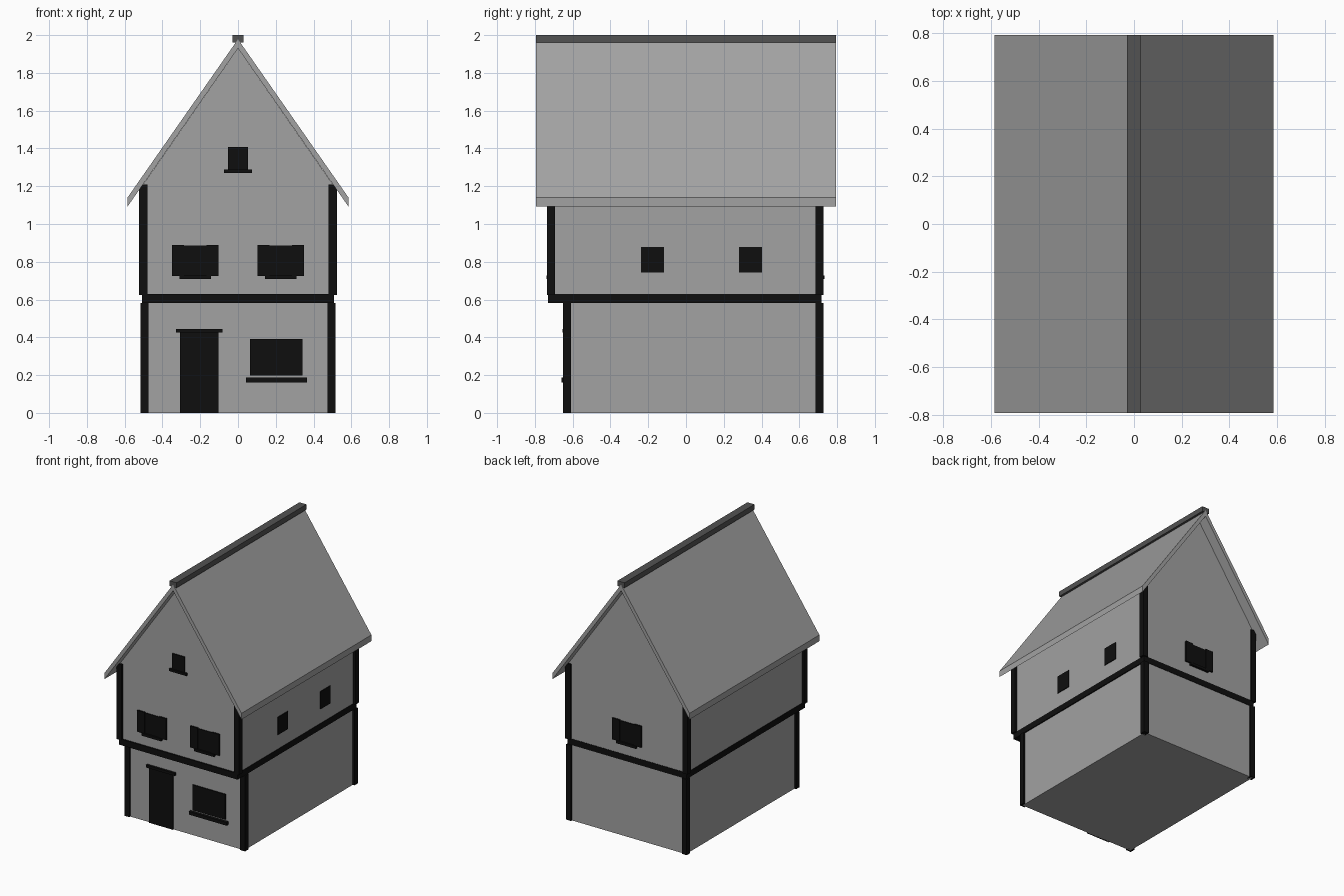
import bpy

if "Cube" in bpy.data.objects:
    bpy.data.objects.remove(bpy.data.objects["Cube"])


def material(name, v):
    m = bpy.data.materials.new(name)
    m.diffuse_color = (v, v, v, 1)
    m.use_nodes = True
    m.node_tree.nodes["Principled BSDF"].inputs["Base Color"].default_value = m.diffuse_color
    return m


WALL = material("plaster_grey", 0.36)
ROOF = material("roof_grey", 0.36)
RIDGE = material("ridge_dark_grey", 0.085)
DARK = material("timber_black", 0.0045)


def mesh(name, verts, faces, mat):
    me = bpy.data.meshes.new(name)
    me.from_pydata(verts, [], faces)
    me.materials.append(mat)
    ob = bpy.data.objects.new(name, me)
    bpy.context.collection.objects.link(ob)
    return ob


def prism(name, profile, y0, y1, mat):
    """Extrude an (x, z) profile, counter-clockwise from the front, along y."""
    n = len(profile)
    verts = [(x, y, z) for y in (y0, y1) for x, z in profile]
    faces = [tuple(range(n)), tuple(reversed(range(n, 2 * n)))]
    faces += [(i, i + n, (i + 1) % n + n, (i + 1) % n) for i in range(n)]
    return mesh(name, verts, faces, mat)


def box(name, x, y, z, mat=DARK):
    return prism(name, [(x[0], z[0]), (x[1], z[0]), (x[1], z[1]), (x[0], z[1])], *y, mat)


# Storeys and gable
FRONT_LOW, FRONT_UP, BACK = -0.637, -0.72, 0.715
box("ground_floor", (-0.5, 0.5), (FRONT_LOW, BACK), (0, 0.59), WALL)
box("upper_floor", (-0.505, 0.505), (FRONT_UP, BACK), (0.62, 1.205), WALL)
prism("gable", [(-0.505, 1.205), (0.505, 1.205), (0, 1.93)], FRONT_UP, BACK, WALL)

# Timber band and corner posts
box("floor_beam", (-0.508, 0.508), (-0.73, 0.718), (0.583, 0.63))
for s, side in ((-1, "left"), (1, "right")):
    for end, low, up in (("front", (-0.65, -0.608), (-0.737, -0.693)),
                         ("back", (0.685, 0.727), (0.685, 0.727))):
        box(f"lower_post_{end}_{side}", sorted((s * 0.473, s * 0.515)), low, (0, 0.583))
        box(f"upper_post_{end}_{side}", sorted((s * 0.48, s * 0.523)), up, (0.625, 1.208))

# Roof and ridge cap
prism("roof", [(-0.585, 1.092), (0, 1.93), (0.585, 1.092),
               (0.585, 1.14), (0, 1.978), (-0.585, 1.14)], -0.793, 0.793, ROOF)
box("ridge_cap", (-0.03, 0.03), (-0.793, 0.793), (1.96, 2.0), RIDGE)


# Shuttered windows: pane, two shutters and a sill
def shuttered_window(name, cx, wall, out):
    def layer(d):
        return sorted((wall - out * 0.01, wall + out * d))
    box(name + "_pane", (cx - 0.064, cx + 0.064), layer(0.006), (0.72, 0.885))
    for s in (-1, 1):
        box(name + "_shutter", sorted((cx + s * 0.06, cx + s * 0.124)), layer(0.012), (0.725, 0.89))
    box(name + "_sill", (cx - 0.084, cx + 0.084), layer(0.018), (0.708, 0.728))


shuttered_window("front_window_left", -0.226, FRONT_UP, -1)
shuttered_window("front_window_right", 0.226, FRONT_UP, -1)
shuttered_window("back_window", 0, BACK, 1)

# Attic window
box("attic_window", (-0.053, 0.053), (-0.728, -0.71), (1.28, 1.407))
box("attic_sill", (-0.074, 0.074), (-0.738, -0.71), (1.27, 1.288))

# Door and ground floor window
box("door", (-0.307, -0.104), (-0.646, -0.63), (0, 0.43))
box("door_lintel", (-0.328, -0.082), (-0.655, -0.63), (0.425, 0.445))
box("ground_window", (0.063, 0.342), (-0.646, -0.63), (0.197, 0.392))
box("ground_sill", (0.042, 0.364), (-0.66, -0.63), (0.162, 0.187))

# Side windows
for i, y in enumerate((-0.178, 0.341)):
    box(f"side_window_{i}", (0.495, 0.511), (y - 0.061, y + 0.061), (0.742, 0.878))
